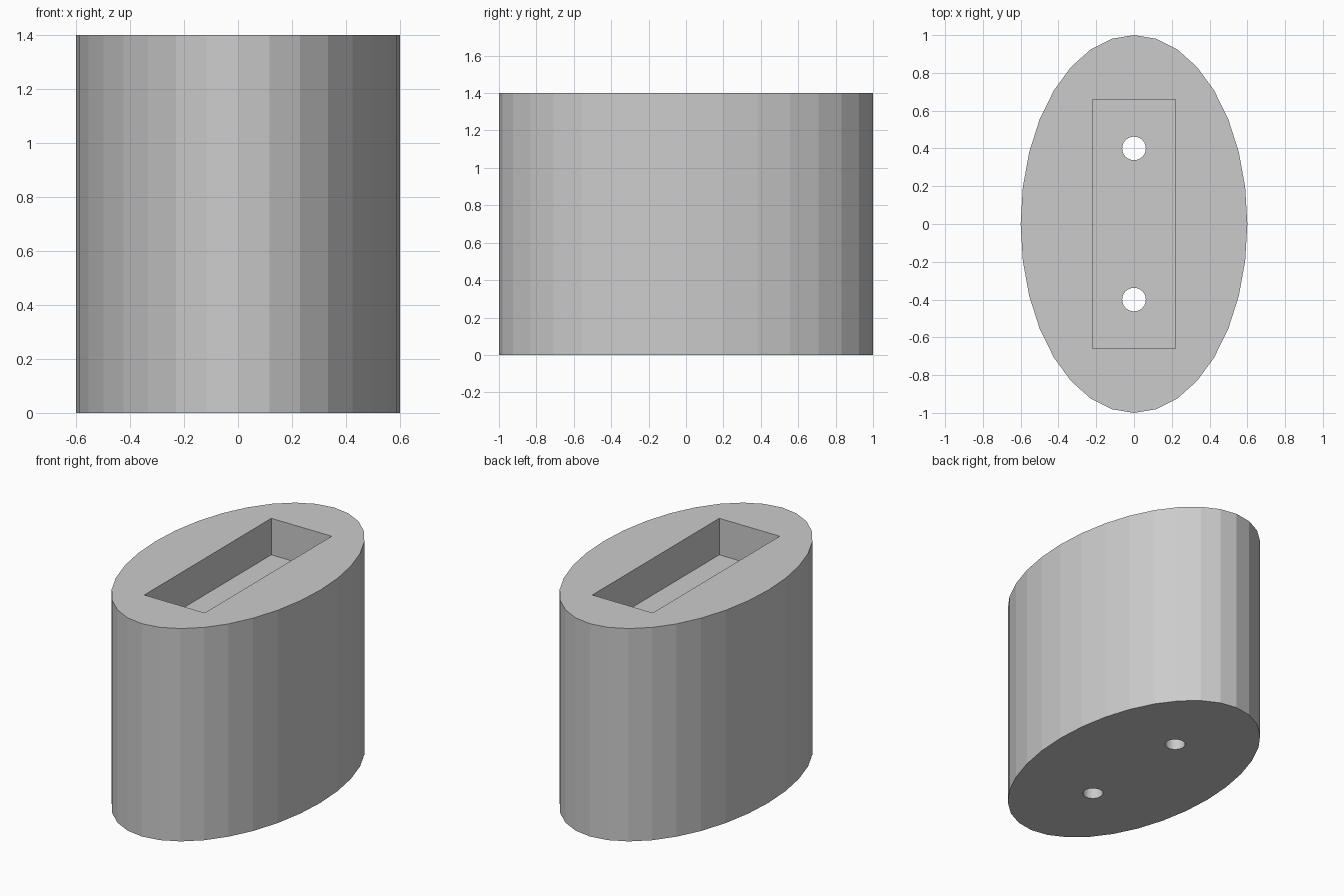
import bpy

HEIGHT = 1.4
POCKET_DEPTH = 0.24

cube = bpy.data.objects.get("Cube")
if cube:
    bpy.data.objects.remove(cube, do_unlink=True)

grey = bpy.data.materials.new("light_grey")
grey.use_nodes = True
grey.diffuse_color = (0.6, 0.6, 0.6, 1)
grey.node_tree.nodes["Principled BSDF"].inputs["Base Color"].default_value = (0.6, 0.6, 0.6, 1)


def finish(name, scale):
    obj = bpy.context.object
    obj.name = name
    obj.scale = scale
    bpy.ops.object.transform_apply(location=False, rotation=False, scale=True)
    obj.data.materials.append(grey)
    return obj


def cut(target, cutter):
    """Subtract the cutter from the target, then discard it."""
    cutter.hide_render = True
    mod = target.modifiers.new("cut", "BOOLEAN")
    mod.operation = "DIFFERENCE"
    mod.solver = "EXACT"
    mod.object = cutter
    bpy.context.view_layer.objects.active = target
    bpy.ops.object.modifier_apply(modifier=mod.name)
    bpy.data.objects.remove(cutter, do_unlink=True)


# Faceted oval block
bpy.ops.mesh.primitive_cylinder_add(vertices=32, radius=1, depth=HEIGHT,
                                    location=(0, 0, HEIGHT / 2))
block = finish("oval_block", (0.6, 1, 1))

# Rectangular pocket in the top
bpy.ops.mesh.primitive_cube_add(size=2, location=(0, 0, HEIGHT))
cut(block, finish("pocket_cutter", (0.22, 0.66, POCKET_DEPTH)))

# Two screw holes from the pocket floor to the underside
for y in (-0.4, 0.4):
    bpy.ops.mesh.primitive_cylinder_add(vertices=32, radius=0.0625, depth=2 * HEIGHT,
                                        location=(0, y, HEIGHT / 2))
    cut(block, finish("hole_cutter", (1, 1, 1)))

block.select_set(True)
